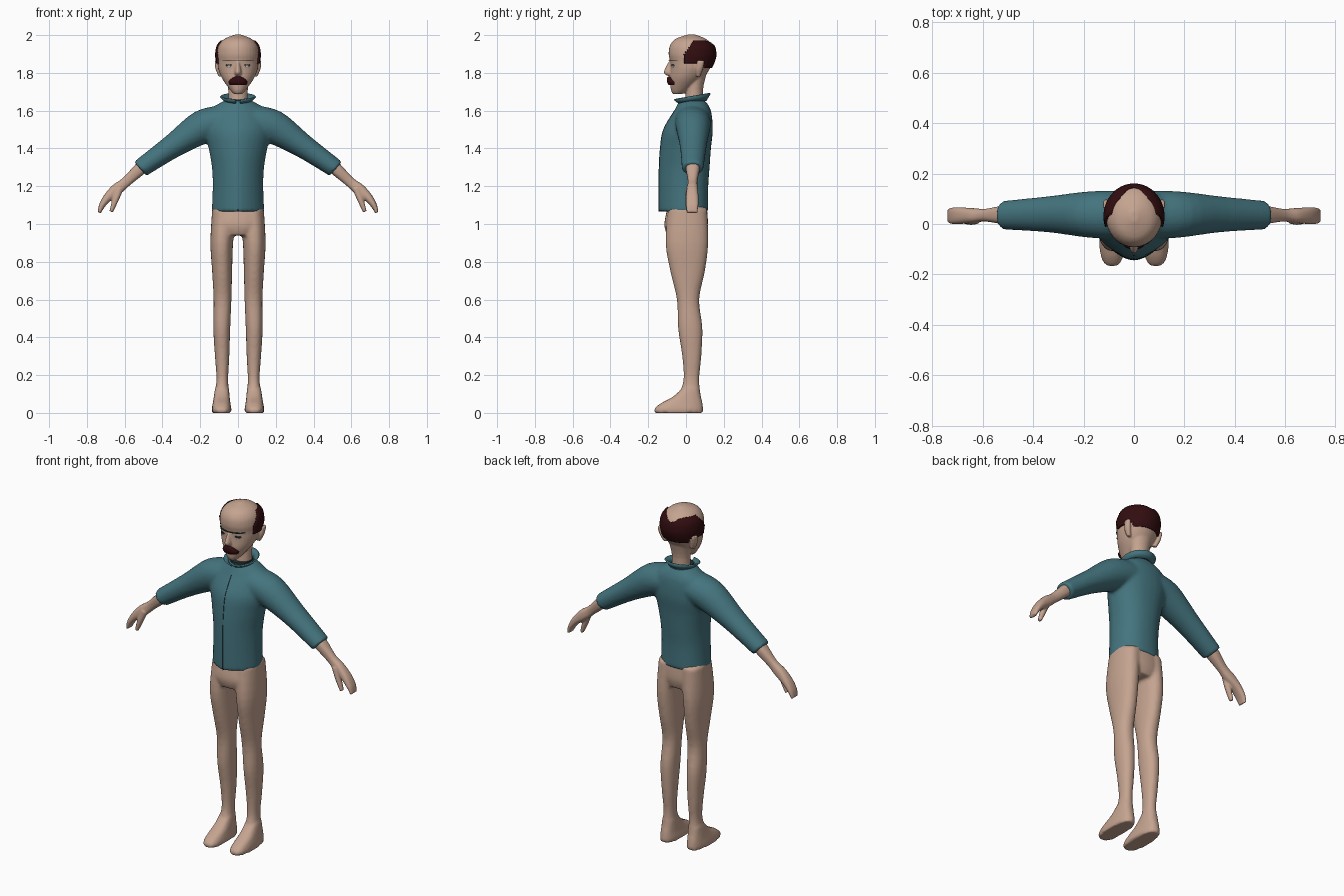
import bpy, bmesh, math
from mathutils import Vector

cube = bpy.data.objects.get("Cube")
if cube:
    bpy.data.objects.remove(cube, do_unlink=True)


def material(name, colour):
    mat = bpy.data.materials.new(name)
    mat.use_nodes = True
    mat.diffuse_color = (*colour, 1)
    mat.node_tree.nodes["Principled BSDF"].inputs["Base Color"].default_value = (*colour, 1)
    return mat


skin = material("skin", (.56, .37, .28))
teal = material("shirt teal", (.058, .175, .21))
hair_brown = material("dark hair brown", (.032, .004, .005))
shadow = material("dark seam", (.015, .03, .035))
white = material("eye white", (.7, .68, .65))


def resample(sections, steps):
    """Smooth curve through the given sections."""
    result = []
    last = len(sections) - 1
    for i in range(last):
        a, b, c, d = (sections[min(max(i + k, 0), last)] for k in (-1, 0, 1, 2))
        for s in range(steps):
            t = s / steps
            result.append([q + t * (r - p + t * (2 * p - 5 * q + 4 * r - w
                           + t * (3 * (q - r) + w - p))) / 2
                           for p, q, r, w in zip(a, b, c, d)])
    return result + [list(sections[last])]


def loft(bm, sections, side=1, across=(1, 0), front=2, back=2, sides=32, steps=4, grow=0):
    """Skin rings given as (centre x, centre z, half width, y front, y back)."""
    axis = Vector((across[0] * side, 0, across[1])).normalized()
    rings = []
    for x, z, half, y_front, y_back in resample(sections, steps):
        centre = Vector((x * side, (y_front + y_back) / 2, z))
        depth = (y_back - y_front) / 2 + grow
        ring = []
        for k in range(sides):
            angle = math.tau * k / sides
            c, s = math.cos(angle), math.sin(angle)
            power = 2 / (front if s < 0 else back)
            u = math.copysign(abs(c) ** power, c) * (half + grow)
            v = math.copysign(abs(s) ** power, s) * depth
            ring.append(bm.verts.new(centre + axis * u + Vector((0, v, 0))))
        rings.append(ring)
    for low, high in zip(rings, rings[1:]):
        for k in range(sides):
            j = (k + 1) % sides
            bm.faces.new((low[k], low[j], high[j], high[k]))
    bm.faces.new(rings[0][::-1])
    bm.faces.new(rings[-1])


def finish(name, bm, mat, voxel=0, smoothing=4):
    """Turn a bmesh into an object, optionally fusing its parts into one skin."""
    bmesh.ops.recalc_face_normals(bm, faces=bm.faces)
    mesh = bpy.data.meshes.new(name)
    bm.to_mesh(mesh)
    bm.free()
    mesh.materials.append(mat)
    obj = bpy.data.objects.new(name, mesh)
    bpy.context.collection.objects.link(obj)
    bpy.ops.object.select_all(action="DESELECT")
    bpy.context.view_layer.objects.active = obj
    obj.select_set(True)
    bpy.ops.object.shade_smooth_by_angle(angle=math.radians(40))
    if voxel:
        fuse = obj.modifiers.new("fuse", "REMESH")
        fuse.mode = "VOXEL"
        fuse.voxel_size = voxel
        fuse.use_smooth_shade = True
        soften = obj.modifiers.new("soften", "SMOOTH")
        soften.iterations = smoothing
    return obj


def single(name, mat, sections, **options):
    bm = bmesh.new()
    loft(bm, sections, **options)
    return finish(name, bm, mat)


# Shirt: torso with two sleeves
torso = [(0, 1.065, .139, -.145, .118), (0, 1.2, .134, -.145, .118),
         (0, 1.3, .138, -.143, .125), (0, 1.4, .155, -.137, .132),
         (0, 1.5, .175, -.12, .142), (0, 1.6, .15, -.062, .132),
         (0, 1.655, .07, -.035, .1)]
sleeve = [(.03, 1.55, .105, -.06, .13), (.17, 1.52, .095, -.055, .13),
          (.34, 1.415, .065, -.033, .11), (.518, 1.292, .05, -.022, .092)]
bm = bmesh.new()
loft(bm, torso, front=1.65, back=2.3)
for side in (1, -1):
    loft(bm, sleeve, side, across=(.66, .75))
finish("shirt", bm, teal, voxel=.01, smoothing=5)

# Front seam follows the torso
single("shirt_seam", shadow,
       [(0, z, .002, y - .001, y + .02) for _, z, _, y, _ in torso[:-1]], sides=8)

# Collar flares upward toward the back, open at the front
bm = bmesh.new()
rows = []
count = 40
for k in range(count + 1):
    a = math.radians(8 + 344 * k / count)
    s, c = math.sin(a), math.cos(a)
    lift = (1 - c) / 2
    rows.append([bm.verts.new((.058 * s, .035 - .066 * c, 1.64 + .015 * lift)),
                 bm.verts.new((.09 * s, .032 - .092 * c, 1.662 + .032 * lift))])
for p, q in zip(rows, rows[1:]):
    bm.faces.new((p[0], q[0], q[1], p[1]))
collar = finish("collar", bm, teal)
collar.modifiers.new("thickness", "SOLIDIFY").thickness = .008
single("neck_opening", shadow,
       [(0, 1.635, .062, -.037, .102), (0, 1.66, .057, -.03, .098)])

# Hips, legs and feet
leg = [(.072, 1.08, .065, -.095, .112), (.086, .9, .06, -.108, .118),
       (.084, .75, .053, -.083, .1), (.082, .6, .047, -.048, .07),
       (.086, .45, .045, -.042, .087), (.084, .3, .038, -.02, .081),
       (.083, .18, .031, -.013, .07), (.085, .1, .038, -.035, .077),
       (.085, .05, .04, -.05, .085)]
foot = [(.085, .13, .037, -.02, .072), (.086, .085, .042, -.07, .08),
        (.087, .05, .047, -.135, .088), (.087, .02, .052, -.168, .091),
        (.087, 0, .05, -.165, .09)]
bm = bmesh.new()
loft(bm, [(0, 1.1, .13, -.095, .11), (0, 1, .138, -.115, .116),
          (0, .94, .1, -.1, .1)], front=2.4, back=2.4)
for side in (1, -1):
    loft(bm, leg, side, front=2.2, back=2.2)
    loft(bm, foot, side, front=2.8, back=2.4)
finish("legs", bm, skin, voxel=.009)

# Forearms with mitten hands and thumbs
arm = [(.47, 1.34, .036, 0, .072), (.52, 1.29, .034, 0, .072),
       (.59, 1.225, .027, .01, .06), (.64, 1.185, .031, .004, .063),
       (.69, 1.14, .023, 0, .066), (.722, 1.095, .016, 0, .065),
       (.735, 1.06, .01, .005, .06)]
thumb = [(.625, 1.19, .02, 0, .035), (.648, 1.13, .017, -.004, .032),
         (.672, 1.065, .01, 0, .026)]
for side, label in ((1, "left"), (-1, "right")):
    bm = bmesh.new()
    loft(bm, arm, side, across=(.75, .66), front=2.5, back=2.5)
    loft(bm, thumb, side, across=(.9, .43))
    finish(label + "_arm", bm, skin, voxel=.005)

# Head, neck, nose and ears
skull = [(0, 1.687, .02, -.068, -.025), (0, 1.71, .042, -.08, .02),
         (0, 1.77, .084, -.086, .09), (0, 1.82, .104, -.083, .125),
         (0, 1.862, .109, -.085, .145), (0, 1.9, .112, -.092, .152),
         (0, 1.945, .103, -.085, .142), (0, 1.98, .072, -.055, .105),
         (0, 2.003, .015, .01, .05)]
bm = bmesh.new()
loft(bm, skull)
loft(bm, [(0, 1.6, .053, -.008, .095), (0, 1.71, .052, 0, .09),
          (0, 1.8, .065, .01, .11)])
loft(bm, [(0, 1.86, .009, -.092, -.04), (0, 1.805, .019, -.118, -.04),
          (0, 1.785, .014, -.1, -.04)])
for side in (1, -1):
    loft(bm, [(.09, 1.78, .012, .055, .075), (.104, 1.82, .015, .05, .09),
              (.112, 1.865, .012, .06, .1)], side)
finish("head", bm, skin, voxel=.005, smoothing=3)

# Horseshoe of hair cut from a shell around the skull
bm = bmesh.new()
loft(bm, skull, sides=96, steps=14, grow=.009)


def has_hair(p):
    top = 1.972 - max(0, .03 - abs(p.x) * .5)
    bottom = 1.825 if p.y > .1 else 1.85
    hairline = -.008 + max(0, p.z - 1.9) * .7
    return bottom < p.z < top and p.y > hairline


bald = [f for f in bm.faces if not has_hair(f.calc_center_median())]
bmesh.ops.delete(bm, geom=bald, context="FACES")
hair = finish("hair", bm, hair_brown)
hair.modifiers.new("thickness", "SOLIDIFY").thickness = .014

# Moustache, brow line and eyes
single("moustache", hair_brown,
       [(0, 1.735, .046, -.092, 0), (0, 1.752, .051, -.1, 0),
        (0, 1.772, .036, -.1, 0), (0, 1.78, .018, -.096, 0)], front=2.5)
single("brow_line", shadow,
       [(0, 1.862, .085, -.092, .03), (0, 1.866, .085, -.092, .03)])
for side, label in ((1, "left"), (-1, "right")):
    single(label + "_eye", white,
           [(.045, 1.828, .012, -.074, -.04), (.045, 1.838, .018, -.077, -.04)], side=side)
    single(label + "_eyelid", shadow,
           [(.045, 1.838, .021, -.081, -.04), (.045, 1.844, .017, -.08, -.04)], side=side)
